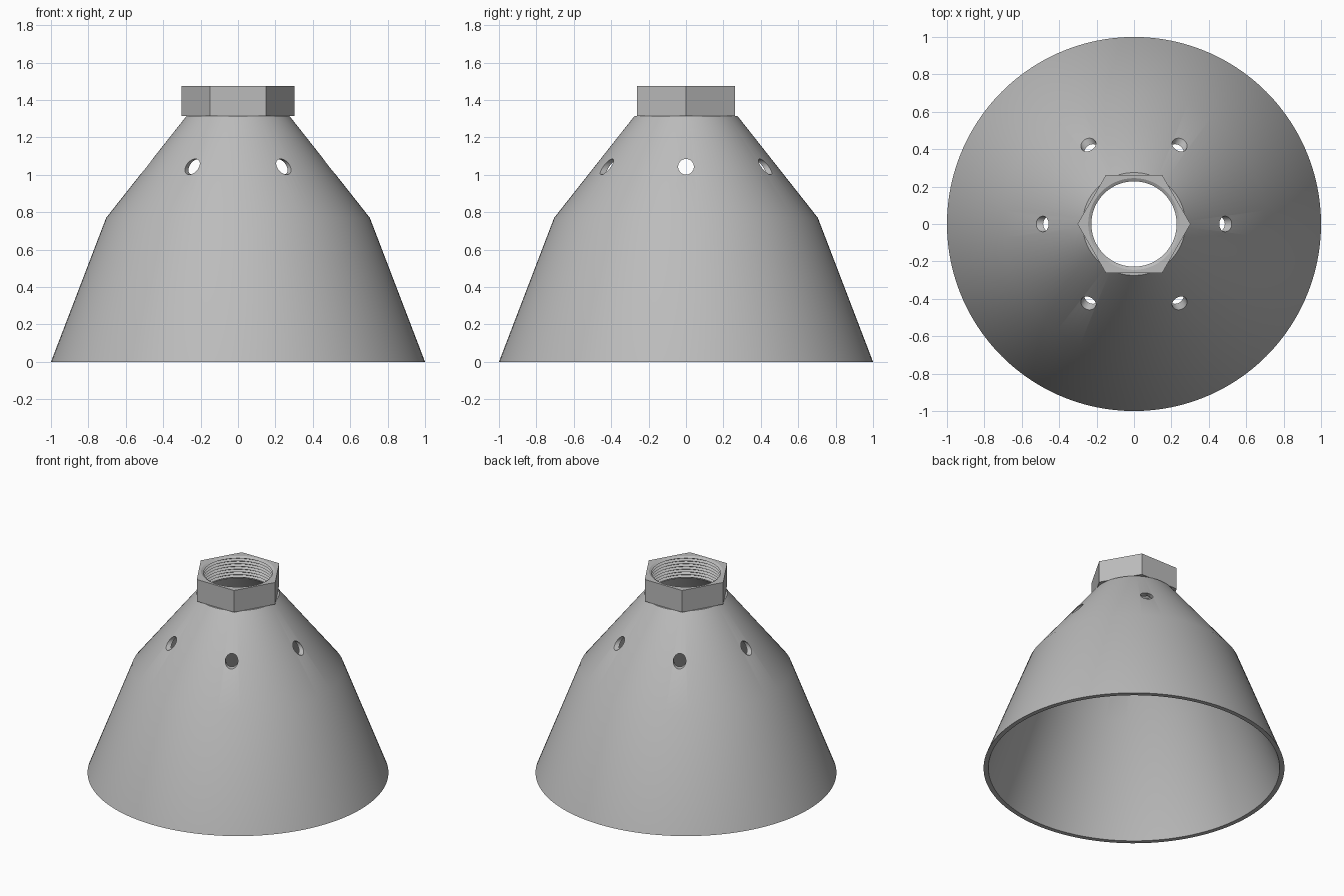
import bpy
import bmesh
import math
from mathutils import Matrix

cube = bpy.data.objects.get("Cube")
if cube:
    bpy.data.objects.remove(cube, do_unlink=True)

SEGMENTS = 120
COLLAR_Z, TOP_Z = 1.315, 1.475

grey = bpy.data.materials.new("plain grey")
grey.use_nodes = True
colour = (0.5, 0.5, 0.5, 1)
grey.diffuse_color = colour
grey.node_tree.nodes["Principled BSDF"].inputs["Base Color"].default_value = colour


def make_object(name, bm):
    bmesh.ops.recalc_face_normals(bm, faces=bm.faces[:])
    mesh = bpy.data.meshes.new(name)
    bm.to_mesh(mesh)
    bm.free()
    mesh.materials.append(grey)
    obj = bpy.data.objects.new(name, mesh)
    bpy.context.collection.objects.link(obj)
    return obj


def circle(angle):
    return 1


def hexagon(angle):
    """Radius of a unit hexagon with a corner on +x."""
    third = math.pi / 3
    return math.cos(third / 2) / math.cos(angle % third - third / 2)


def lathe(name, profile):
    """Revolve a closed loop of (radius, height, outline) points around z."""
    bm = bmesh.new()
    rings = []
    for i in range(SEGMENTS):
        a = math.tau * i / SEGMENTS
        rings.append([bm.verts.new((r * f(a) * math.cos(a), r * f(a) * math.sin(a), z))
                      for r, z, f in profile])
    n = len(profile)
    for i, ring in enumerate(rings):
        after = rings[(i + 1) % SEGMENTS]
        for j in range(n):
            k = (j + 1) % n
            bm.faces.new((ring[j], after[j], after[k], ring[k]))
    return make_object(name, bm)


def smooth(obj):
    bpy.ops.object.select_all(action="DESELECT")
    obj.select_set(True)
    bpy.context.view_layer.objects.active = obj
    bpy.ops.object.shade_smooth_by_angle(angle=math.radians(30))


# Thin two-slope conical shell, open at both ends
outer = [(1.0, 0), (0.705, 0.77), (0.275, COLLAR_Z)]
inner = [(0.238, COLLAR_Z), (0.677, 0.758), (0.968, 0)]
shell = lathe("conical_shell", [(r, z, circle) for r, z in outer + inner])

# Six horizontal vent holes around the upper slope
bm = bmesh.new()
for i in range(6):
    place = (Matrix.Rotation(i * math.pi / 3, 4, "Z")
             @ Matrix.Translation((0.49, 0, 1.043))
             @ Matrix.Rotation(math.pi / 2, 4, "Y"))
    bmesh.ops.create_cone(bm, cap_ends=True, segments=32, radius1=0.042,
                          radius2=0.042, depth=0.3, matrix=place)
cutter = make_object("vent_cutter", bm)
cutter.hide_render = True
vents = shell.modifiers.new("vents", "BOOLEAN")
vents.operation, vents.object, vents.solver = "DIFFERENCE", cutter, "EXACT"
bpy.context.view_layer.objects.active = shell
bpy.ops.object.modifier_apply(modifier=vents.name)
bpy.data.objects.remove(cutter, do_unlink=True)
smooth(shell)

# Hexagonal collar with a threaded bore
turns = 8
pitch = (TOP_Z - COLLAR_Z) / turns
profile = [(0.302, COLLAR_Z, hexagon), (0.302, TOP_Z, hexagon)]
for i in range(turns):
    z = TOP_Z - i * pitch
    profile += [(0.245, z, circle), (0.228, z - pitch / 2, circle)]
profile.append((0.245, COLLAR_Z, circle))
smooth(lathe("hex_collar", profile))
